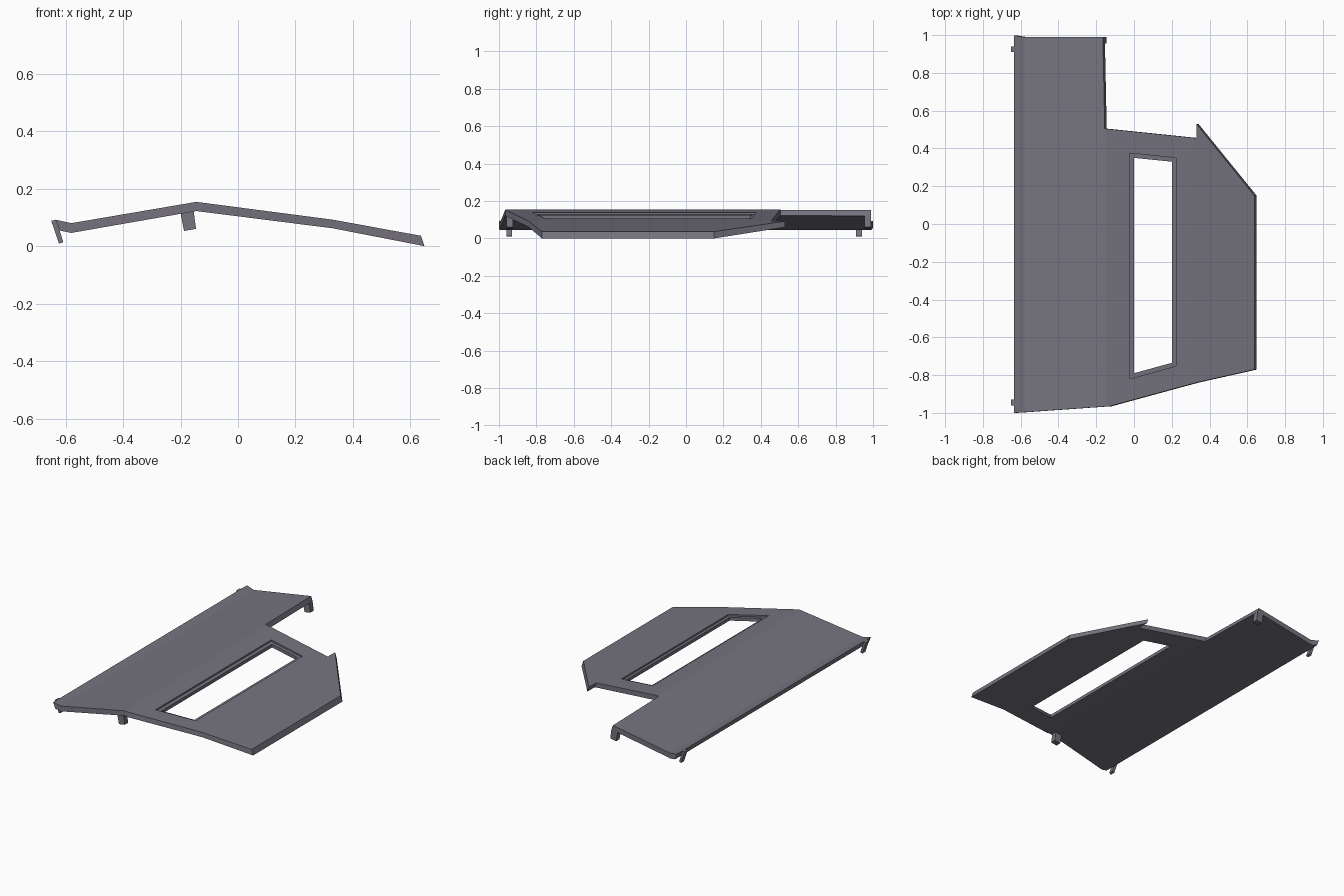
import bpy, bmesh

cube = bpy.data.objects.get("Cube")
if cube:
    bpy.data.objects.remove(cube, do_unlink=True)

mat = bpy.data.materials.new("violet grey")
mat.use_nodes = True
COLOUR = (0.18, 0.17, 0.21, 1)
mat.diffuse_color = COLOUR
mat.node_tree.nodes["Principled BSDF"].inputs["Base Color"].default_value = COLOUR

# Bent section of the panel: upper and lower lines
UPPER = [(-0.635, 0.092), (-0.58, 0.08), (-0.145, 0.154), (0.33, 0.092), (0.637, 0.036)]
LOWER = [(0.649, 0.0), (0.33, 0.062), (-0.145, 0.122), (-0.58, 0.046), (-0.62, 0.054)]


def surface(x):
    """Height of the upper surface at x."""
    for (xa, za), (xb, zb) in zip(UPPER, UPPER[1:]):
        if x <= xb:
            break
    return za + (zb - za) * (x - xa) / (xb - xa)


def loft(name, ring_a, ring_b):
    """Closed solid between two matching rings of points."""
    bm = bmesh.new()
    a = [bm.verts.new(p) for p in ring_a]
    b = [bm.verts.new(p) for p in ring_b]
    bm.faces.new(a)
    bm.faces.new(b)
    for i in range(len(a)):
        j = (i + 1) % len(a)
        bm.faces.new((a[i], a[j], b[j], b[i]))
    bmesh.ops.recalc_face_normals(bm, faces=bm.faces)
    mesh = bpy.data.meshes.new(name)
    bm.to_mesh(mesh)
    bm.free()
    obj = bpy.data.objects.new(name, mesh)
    bpy.context.collection.objects.link(obj)
    mesh.materials.append(mat)
    return obj


def cut(target, tool, operation):
    tool.hide_render = True
    mod = target.modifiers.new("cut", "BOOLEAN")
    mod.operation, mod.object, mod.solver = operation, tool, "EXACT"
    bpy.context.view_layer.objects.active = target
    bpy.ops.object.modifier_apply(modifier=mod.name)
    bpy.data.objects.remove(tool, do_unlink=True)


# Panel: extruded section trimmed to the plan outline
section = UPPER + LOWER
panel = loft("roof_panel", [(x, -1.2, z) for x, z in section], [(x, 1.2, z) for x, z in section])
OUTLINE = [(-0.8, -1.01), (-0.13, -0.965), (0.33, -0.84), (0.64, -0.77), (0.75, -0.745),
           (0.75, 0.01), (0.33, 0.53), (0.33, 0.455), (-0.155, 0.505), (-0.165, 0.99),
           (-0.58, 0.99), (-0.8, 1.025)]


def sheared(z):
    return [(x + 0.35 * (surface(x) - z), y, z) for x, y in OUTLINE]


cut(panel, loft("outline_cutter", sheared(-0.2), sheared(0.4)), "INTERSECT")

# Window opening with a shallow rebate around it
HOLE = [(0.0, -0.79), (0.2, -0.735), (0.2, 0.33), (0.0, 0.35)]
REBATE = [(-0.022, -0.82), (0.222, -0.752), (0.222, 0.35), (-0.022, 0.375)]
cut(panel, loft("rebate_cutter", [(x, y, surface(x) - 0.01) for x, y in REBATE],
                [(x, y, 0.3) for x, y in REBATE]), "DIFFERENCE")
cut(panel, loft("opening_cutter", [(x, y, -0.1) for x, y in HOLE],
                [(x, y, 0.3) for x, y in HOLE]), "DIFFERENCE")

# Mounting tabs under the ridge and along the outer edge
RIDGE_TAB = [(-0.2, 0.115), (-0.155, 0.126), (-0.146, 0.06), (-0.188, 0.053)]
EDGE_TAB = [(-0.65, 0.088), (-0.633, 0.092), (-0.608, 0.014), (-0.623, 0.009)]
for name, shape, ya, yb in (
        ("front_ridge_tab", RIDGE_TAB, -0.96, -0.925), ("back_ridge_tab", RIDGE_TAB, 0.955, 0.99),
        ("front_edge_tab", EDGE_TAB, -0.96, -0.93), ("back_edge_tab", EDGE_TAB, 0.91, 0.94)):
    loft(name, [(x, ya, z) for x, z in shape], [(x, yb, z) for x, z in shape])
